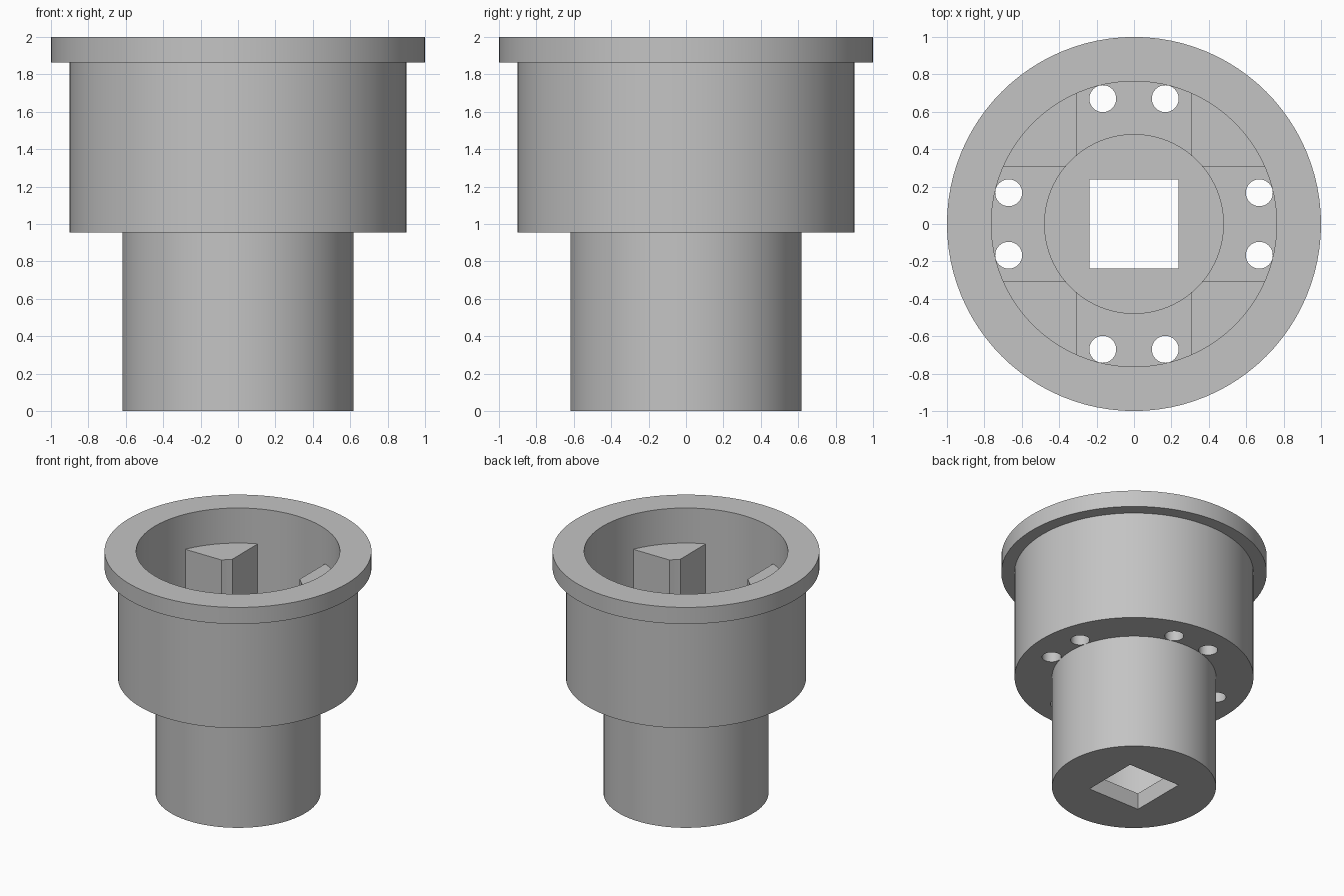
import bpy
import bmesh
from math import asin, cos, sin, pi, radians

old = bpy.data.objects.get("Cube")
if old:
    bpy.data.objects.remove(old, do_unlink=True)

SEGMENTS = 96
WALL = 0.137
RIM_R, CUP_R, NECK_R = 1.0, 0.9, 0.618
CUP_BORE, NECK_BORE = 0.763, 0.478
STEP_Z = 0.955
FLOOR_Z = STEP_Z + WALL
LUG_TOP, LUG_EDGE = 1.71, 0.308

grey = bpy.data.materials.new("plain grey")
grey.use_nodes = True
colour = (0.55, 0.55, 0.55, 1)
grey.diffuse_color = colour
grey.node_tree.nodes["Principled BSDF"].inputs["Base Color"].default_value = colour


def make_object(name, bm):
    bmesh.ops.recalc_face_normals(bm, faces=bm.faces)
    mesh = bpy.data.meshes.new(name)
    bm.to_mesh(mesh)
    bm.free()
    mesh.materials.append(grey)
    obj = bpy.data.objects.new(name, mesh)
    bpy.context.collection.objects.link(obj)
    return obj


def select_only(obj):
    bpy.ops.object.select_all(action='DESELECT')
    obj.select_set(True)
    bpy.context.view_layer.objects.active = obj


def smooth(obj):
    select_only(obj)
    bpy.ops.object.shade_smooth_by_angle(angle=radians(30))


def lathe(name, profile):
    """Revolve a closed (radius, z) profile; radius 0 lies on the axis."""
    bm = bmesh.new()
    verts = [bm.verts.new((r, 0, z)) for r, z in profile]
    edges = [bm.edges.new(pair) for pair in zip(verts, verts[1:])]
    bmesh.ops.spin(bm, geom=verts + edges, cent=(0, 0, 0), axis=(0, 0, 1),
                   angle=2 * pi, steps=SEGMENTS, use_merge=False)
    bmesh.ops.remove_doubles(bm, verts=bm.verts, dist=1e-5)
    return make_object(name, bm)


def prism(name, outline, bottom, top):
    bm = bmesh.new()
    face = bm.faces.new([bm.verts.new((x, y, bottom)) for x, y in outline])
    result = bmesh.ops.extrude_face_region(bm, geom=[face])
    moved = [v for v in result["geom"] if isinstance(v, bmesh.types.BMVert)]
    bmesh.ops.translate(bm, verts=moved, vec=(0, 0, top - bottom))
    return make_object(name, bm)


def cut(target, cutter):
    cutter.hide_render = True
    mod = target.modifiers.new("cut", 'BOOLEAN')
    mod.operation = 'DIFFERENCE'
    mod.solver = 'EXACT'
    mod.object = cutter
    select_only(target)
    bpy.ops.object.modifier_apply(modifier=mod.name)
    bpy.data.objects.remove(cutter, do_unlink=True)


def arc(radius, start, end, steps):
    angles = [start + (end - start) * i / steps for i in range(steps + 1)]
    return [(radius * cos(a), radius * sin(a)) for a in angles]


# Stepped hollow body: neck, cup and flange
body = lathe("socket_body", [
    (0, 0), (NECK_R, 0), (NECK_R, STEP_Z), (CUP_R, STEP_Z),
    (CUP_R, 2 - WALL), (RIM_R, 2 - WALL), (RIM_R, 2), (CUP_BORE, 2),
    (CUP_BORE, FLOOR_Z), (NECK_BORE, FLOOR_Z), (NECK_BORE, WALL), (0, WALL)])

# Square drive hole in the neck base
h = 0.238
cut(body, prism("square_cutter", [(-h, -h), (h, -h), (h, h), (-h, h)], -0.1, 0.3))

# Four pairs of round holes through the cup floor
for sx in (-1, 1):
    for sy in (-1, 1):
        for px, py in ((0.167, 0.67), (0.67, 0.167)):
            circle = [(x + sx * px, y + sy * py)
                      for x, y in arc(0.072, 0, 2 * pi, 32)[:-1]]
            cut(body, prism("hole_cutter", circle, STEP_Z - 0.1, FLOOR_Z + 0.1))
smooth(body)

# Four corner lugs standing on the floor against the cup wall
outer_r = CUP_BORE + 0.03
a_out, a_in = asin(LUG_EDGE / outer_r), asin(LUG_EDGE / NECK_BORE)
outline = (arc(outer_r, a_out, pi / 2 - a_out, 12)
           + arc(NECK_BORE, pi / 2 - a_in, a_in, 3))
for i, place in enumerate(("back_left", "back_right", "front_right", "front_left")):
    lug = prism("lug_" + place, outline, FLOOR_Z, LUG_TOP)
    lug.rotation_euler.z = i * pi / 2
    smooth(lug)
